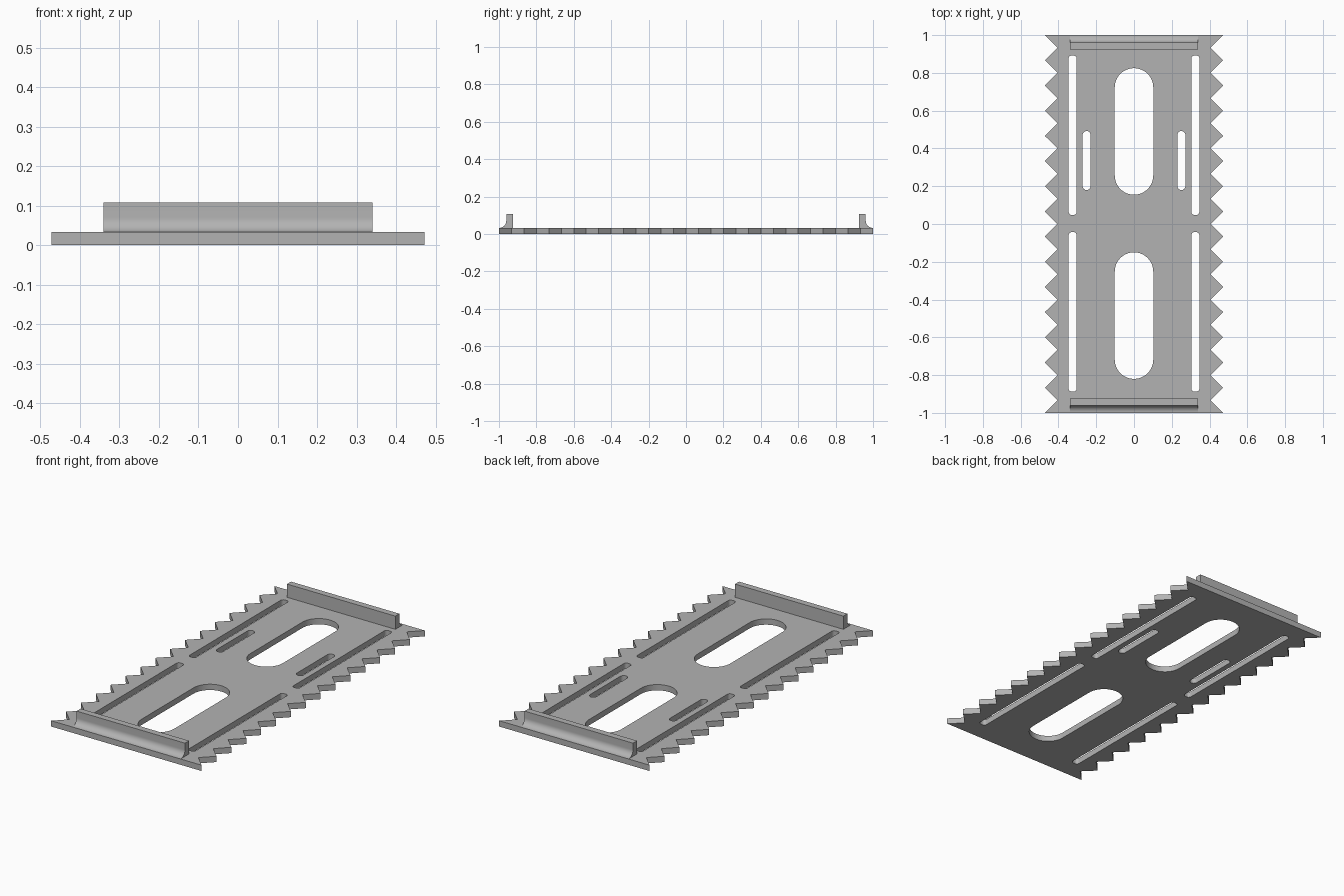
import bpy, bmesh
from math import sin, cos, pi

cube = bpy.data.objects.get("Cube")
if cube:
    bpy.data.objects.remove(cube)

THICK = 0.033
TEETH = 15

steel = bpy.data.materials.new("grey steel")
steel.use_nodes = True
GREY = (0.45, 0.45, 0.45, 1)
steel.diffuse_color = GREY
steel.node_tree.nodes["Principled BSDF"].inputs["Base Color"].default_value = GREY


def slot(x, y0, y1, half, r):
    """Rounded rectangle outline centred on x."""
    pts = []
    corners = [(x + half - r, y1 - r), (x - half + r, y1 - r),
               (x - half + r, y0 + r), (x + half - r, y0 + r)]
    for i, (cx, cy) in enumerate(corners):
        for k in range(13):
            a = (i + k / 12) * pi / 2
            p = (cx + r * cos(a), cy + r * sin(a))
            if not pts or abs(p[0] - pts[-1][0]) + abs(p[1] - pts[-1][1]) > 1e-5:
                pts.append(p)
    if abs(pts[0][0] - pts[-1][0]) + abs(pts[0][1] - pts[-1][1]) < 1e-5:
        pts.pop()
    return pts


def finish(obj):
    """Apply colour and edge-preserving smooth shading."""
    obj.data.materials.clear()
    obj.data.materials.append(steel)
    bpy.ops.object.select_all(action='DESELECT')
    obj.select_set(True)
    bpy.context.view_layer.objects.active = obj
    bpy.ops.object.shade_smooth_by_angle(angle=pi / 6)


# Plate outline with saw-tooth long sides
right = []
for i in range(2 * TEETH + 1):
    right.append((0.405 if i % 2 else 0.472, -1 + i / TEETH))
loops = [right + [(-x, y) for x, y in reversed(right)]]

# Two wide slots, four long narrow slots, two short slots
loops += [slot(0, 0.155, 0.825, 0.102, 0.102), slot(0, -0.82, -0.15, 0.102, 0.102)]
for s in (-1, 1):
    loops.append(slot(s * 0.325, 0.048, 0.892, 0.021, 0.016))
    loops.append(slot(s * 0.325, -0.887, -0.043, 0.021, 0.016))
    loops.append(slot(s * 0.251, 0.18, 0.492, 0.021, 0.021))

# Fill the outline and extrude it
bm = bmesh.new()
for loop in loops:
    vs = [bm.verts.new((x, y, 0)) for x, y in loop]
    for a, b in zip(vs, vs[1:] + vs[:1]):
        bm.edges.new((a, b))
bmesh.ops.triangle_fill(bm, edges=bm.edges[:], use_beauty=True, normal=(0, 0, 1))
ext = bmesh.ops.extrude_face_region(bm, geom=bm.faces[:])
for v in ext["geom"]:
    if isinstance(v, bmesh.types.BMVert):
        v.co.z = THICK
bmesh.ops.recalc_face_normals(bm, faces=bm.faces[:])
bmesh.ops.dissolve_limit(bm, angle_limit=0.01, verts=[], edges=bm.edges[:])
mesh = bpy.data.meshes.new("slotted_plate")
bm.to_mesh(mesh)
bm.free()
plate = bpy.data.objects.new("slotted_plate", mesh)
bpy.context.collection.objects.link(plate)
finish(plate)

# Upright end lips with a concave fillet on the outer side
R = 0.037
profile = [(0.925, THICK), (0.925, 0.108), (0.961, 0.108)]
for k in range(13):
    a = pi + k / 12 * pi / 2
    profile.append((0.961 + R + R * cos(a), THICK + R + R * sin(a)))

for side, name in ((-1, "front_lip"), (1, "back_lip")):
    bm = bmesh.new()
    face = bm.faces.new([bm.verts.new((-0.34, side * y, z)) for y, z in profile])
    ext = bmesh.ops.extrude_face_region(bm, geom=[face])
    moved = [v for v in ext["geom"] if isinstance(v, bmesh.types.BMVert)]
    bmesh.ops.translate(bm, verts=moved, vec=(0.68, 0, 0))
    bmesh.ops.recalc_face_normals(bm, faces=bm.faces[:])
    mesh = bpy.data.meshes.new(name)
    bm.to_mesh(mesh)
    bm.free()
    lip = bpy.data.objects.new(name, mesh)
    bpy.context.collection.objects.link(lip)
    finish(lip)
